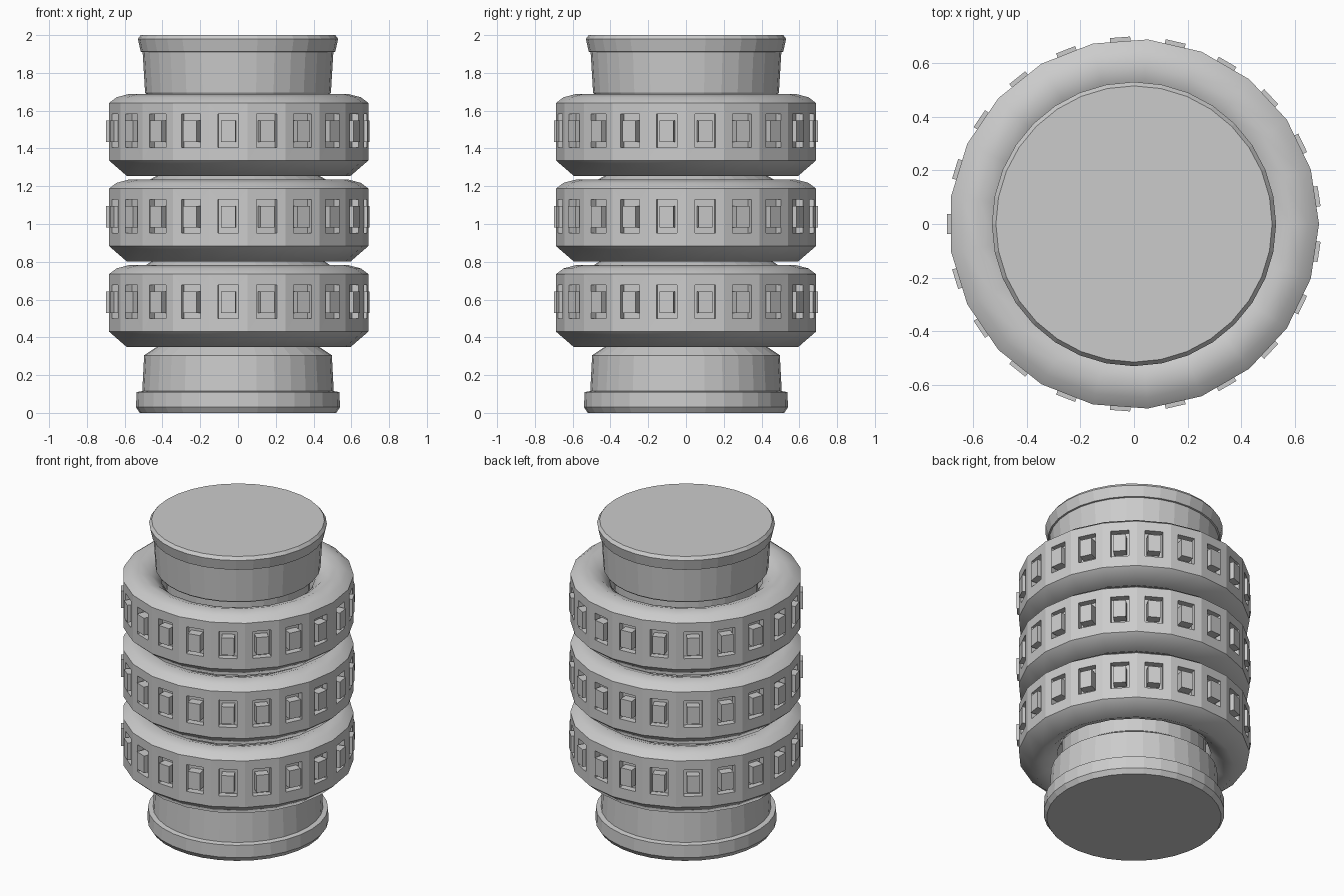
import bpy, bmesh
from math import cos, sin, pi
from mathutils import Vector

if "Cube" in bpy.data.objects:
    bpy.data.objects.remove(bpy.data.objects["Cube"])

SIDES = 21          # facets of each ring
PITCH = 0.453       # spacing between rings


def new_object(name, bm):
    bmesh.ops.recalc_face_normals(bm, faces=bm.faces[:])
    me = bpy.data.meshes.new(name)
    bm.to_mesh(me)
    bm.free()
    ob = bpy.data.objects.new(name, me)
    bpy.context.collection.objects.link(ob)
    return ob


def lathe(bm, profile, n, closed=False):
    """Revolve (radius, z) points; returns faces listed per profile segment."""
    rings = [[bm.verts.new((r * cos(2 * pi * i / n), r * sin(2 * pi * i / n), z))
              for i in range(n)] for r, z in profile]
    bands = []
    for k in range(len(rings) if closed else len(rings) - 1):
        a, b = rings[k], rings[(k + 1) % len(rings)]
        bands.append([bm.faces.new((a[i], a[(i + 1) % n], b[(i + 1) % n], b[i]))
                      for i in range(n)])
    if not closed:
        bm.faces.new(rings[0][::-1])
        bm.faces.new(rings[-1])
    return bands


# Central body with foot, stepped core and top cap
bm = bmesh.new()
lathe(bm, [(0.52, 0), (0.54, 0.03), (0.537, 0.11), (0.507, 0.115), (0.497, 0.305),
           (0.43, 0.35), (0.43, 0.58), (0.505, 0.60), (0.50, 0.775), (0.43, 0.82),
           (0.43, 1.03), (0.50, 1.05), (0.495, 1.22), (0.43, 1.255), (0.43, 1.66),
           (0.485, 1.685), (0.492, 1.695), (0.505, 1.91), (0.515, 1.912),
           (0.53, 1.98), (0.515, 2.0)], 32)
body = new_object("core_body", bm)
for p in body.data.polygons:
    p.use_smooth = False

for k in range(3):
    dz = k * PITCH
    # Ring with a recessed pocket in every outer facet
    bm = bmesh.new()
    profile = [(0.46, 0.43), (0.52, 0.38), (0.595, 0.348), (0.69, 0.43), (0.69, 0.735),
               (0.65, 0.765), (0.585, 0.782), (0.52, 0.76), (0.46, 0.71)]
    bands = lathe(bm, [(r, z + dz) for r, z in profile], SIDES, closed=True)
    for f in bm.faces:
        f.smooth = True
    outer = bands[3]
    for f in outer:
        f.smooth = False
    bm.normal_update()
    bmesh.ops.inset_individual(bm, faces=outer, thickness=0.04)
    zc = 0.588 + dz
    for step in (0, 1):
        if step:
            bmesh.ops.inset_individual(bm, faces=outer, thickness=0.001)
        for f in outer:
            c = f.calc_center_median()
            n = Vector((c.x, c.y, 0)).normalized()
            t = Vector((-n.y, n.x, 0))
            for v in f.verts:
                d = v.co - c
                side = 0.055 if d.dot(t) > 0 else -0.055
                up = 0.088 if d.z > 0 else -0.088
                v.co = n * (0.682 - 0.04 * step) + t * side + Vector((0, 0, zc + up))
    new_object(f"ring_{k + 1}", bm)

    # Raised blocks standing in the pockets
    bm = bmesh.new()
    for i in range(SIDES):
        a = 2 * pi * (i + 0.5) / SIDES
        n, t = Vector((cos(a), sin(a), 0)), Vector((-sin(a), cos(a), 0))
        cube = bmesh.ops.create_cube(bm, size=1)
        for v in cube["verts"]:
            x, y, z = v.co
            v.co = n * (0.668 + x * 0.06) + t * (y * 0.076) + Vector((0, 0, zc - 0.003 + z * 0.113))
    new_object(f"ring_{k + 1}_blocks", bm)
